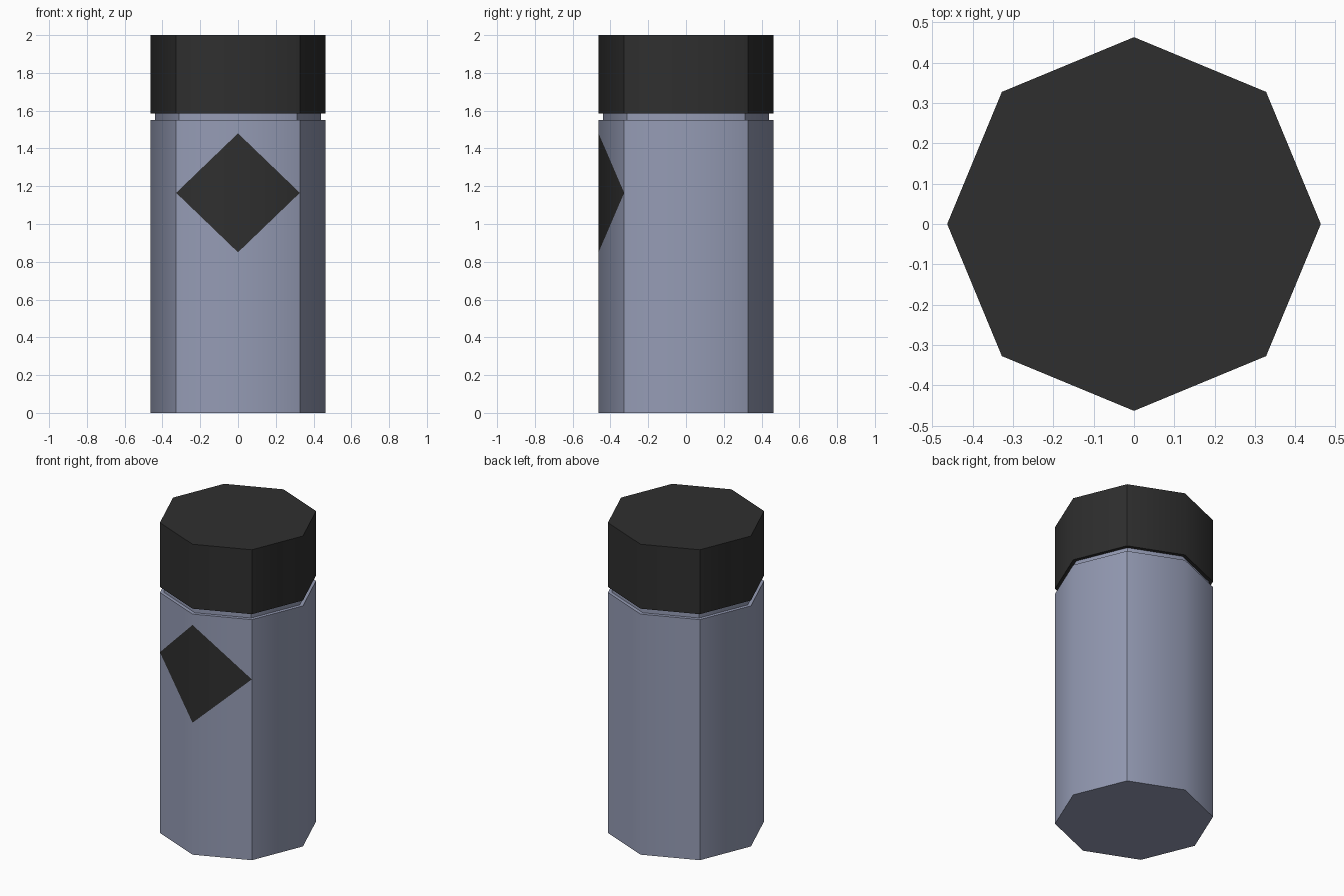
import bpy, bmesh, math
from mathutils import Vector

RADIUS = 0.463
SIDES = 8
DIAMOND_Z, DIAMOND_HALF = 1.165, 0.315


def make_material(name, colour):
    mat = bpy.data.materials.new(name)
    mat.use_nodes = True
    mat.diffuse_color = (*colour, 1)
    mat.node_tree.nodes["Principled BSDF"].inputs["Base Color"].default_value = (*colour, 1)
    return mat


def octagon_tube(bm, radius, bottom, top):
    """Add a closed octagonal prism with corners on the axes."""
    rings = []
    for z in (bottom, top):
        rings.append([bm.verts.new((radius * math.cos(math.tau * i / SIDES),
                                    radius * math.sin(math.tau * i / SIDES), z))
                      for i in range(SIDES)])
    low, high = rings
    bm.faces.new(reversed(low))
    bm.faces.new(high)
    for i in range(SIDES):
        j = (i + 1) % SIDES
        bm.faces.new((low[i], low[j], high[j], high[i]))


def finish(bm, name, materials):
    """Smooth the sides across the axis corners, keep diagonal corners and rims sharp."""
    bm.normal_update()
    for face in bm.faces:
        face.smooth = True
    for edge in bm.edges:
        middle = (edge.verts[0].co + edge.verts[1].co) / 2
        rim = any(abs(f.normal.z) > 0.5 for f in edge.link_faces)
        diagonal = abs(abs(middle.x) - abs(middle.y)) < 0.01
        edge.smooth = not (rim or diagonal)
    mesh = bpy.data.meshes.new(name)
    bm.to_mesh(mesh)
    bm.free()
    for mat in materials:
        mesh.materials.append(mat)
    obj = bpy.data.objects.new(name, mesh)
    bpy.context.collection.objects.link(obj)
    return obj


cube = bpy.data.objects.get("Cube")
if cube:
    bpy.data.objects.remove(cube)

body_blue = make_material("slate_blue", (0.30, 0.33, 0.46))
cap_black = make_material("charcoal", (0.028, 0.028, 0.028))

# Body, with the diamond cut into its two front faces
bm = bmesh.new()
octagon_tube(bm, RADIUS, 0, 1.55)
half_width = RADIUS * math.sqrt(0.5)
for side in (-1, 1):
    for end in (-1, 1):
        bm.normal_update()
        faces = [f for f in bm.faces
                 if f.normal.y < -0.8 and f.normal.x * side > 0.1]
        geom = list({*faces, *(e for f in faces for e in f.edges),
                     *(v for f in faces for v in f.verts)})
        bmesh.ops.bisect_plane(
            bm, geom=geom, dist=0.0001,
            plane_co=(0, 0, DIAMOND_Z + end * DIAMOND_HALF),
            plane_no=Vector((side * DIAMOND_HALF, 0, end * half_width)).normalized())
bmesh.ops.remove_doubles(bm, verts=bm.verts[:], dist=0.001)
bm.normal_update()
for face in bm.faces:
    centre = face.calc_center_median()
    reach = abs(centre.x) / half_width + abs(centre.z - DIAMOND_Z) / DIAMOND_HALF
    if face.normal.y < -0.8 and reach < 0.99:
        face.material_index = 1
finish(bm, "body", [body_blue, cap_black])

# Recessed neck and cap
for name, radius, bottom, top, mat in (("neck", 0.44, 1.55, 1.59, body_blue),
                                       ("cap", RADIUS, 1.585, 2.0, cap_black)):
    bm = bmesh.new()
    octagon_tube(bm, radius, bottom, top)
    finish(bm, name, [mat])
